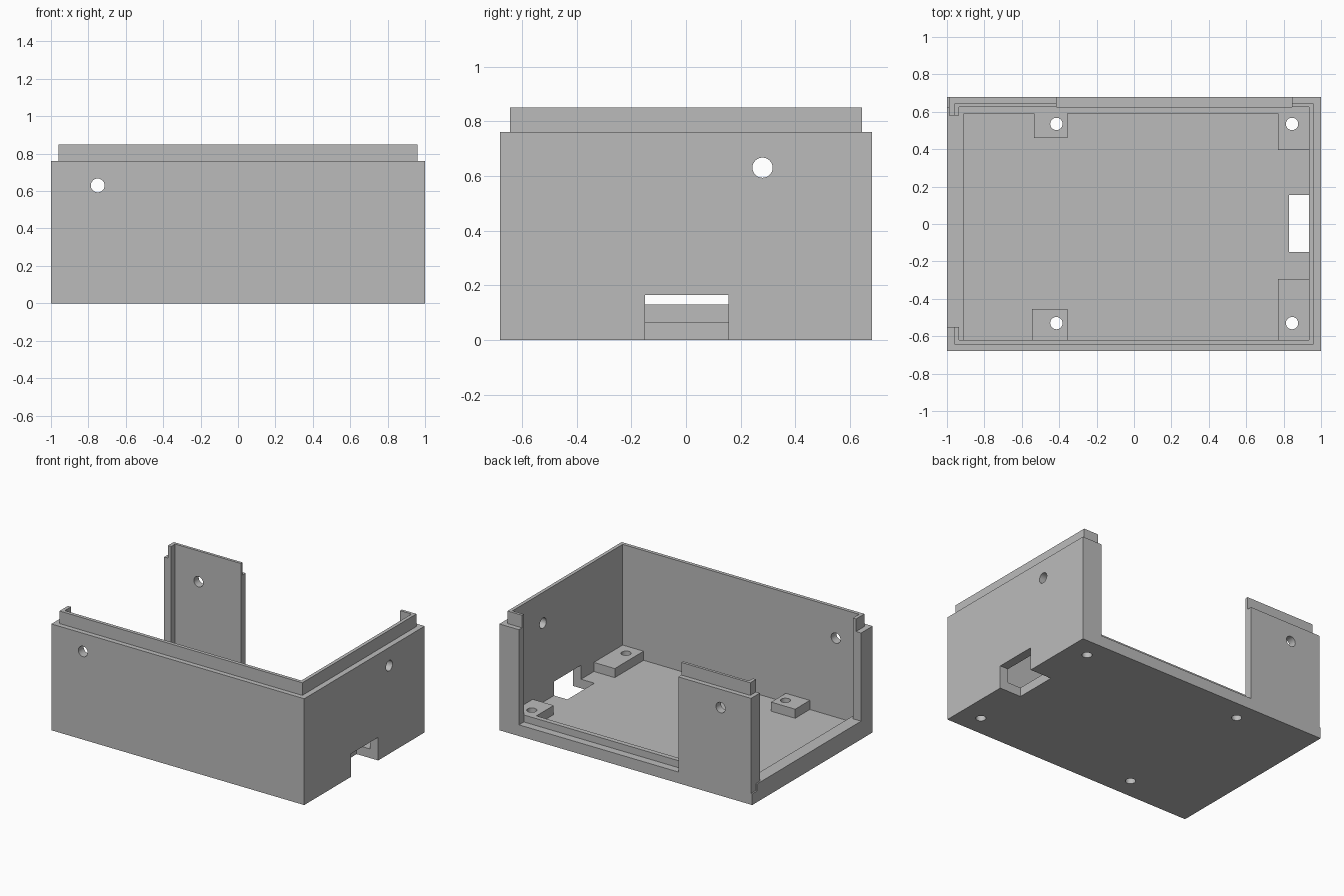
import bpy
import math

if "Cube" in bpy.data.objects:
    bpy.data.objects.remove(bpy.data.objects["Cube"])

plastic = bpy.data.materials.new("grey_plastic")
plastic.diffuse_color = (0.5, 0.5, 0.5, 1)
plastic.use_nodes = True
plastic.node_tree.nodes["Principled BSDF"].inputs["Base Color"].default_value = plastic.diffuse_color


def box(name, x0, x1, y0, y1, z0, z1):
    bpy.ops.mesh.primitive_cube_add(
        size=1, location=((x0 + x1) / 2, (y0 + y1) / 2, (z0 + z1) / 2))
    ob = bpy.context.object
    ob.name = name
    ob.scale = (x1 - x0, y1 - y0, z1 - z0)
    bpy.ops.object.transform_apply(location=True, rotation=True, scale=True)
    return ob


def rod(name, loc, radius, depth, rot=(0, 0, 0)):
    bpy.ops.mesh.primitive_cylinder_add(
        vertices=32, radius=radius, depth=depth, location=loc, rotation=rot)
    ob = bpy.context.object
    ob.name = name
    bpy.ops.object.transform_apply(location=True, rotation=True, scale=True)
    return ob


def combine(body, tool, operation="DIFFERENCE"):
    mod = body.modifiers.new(tool.name, "BOOLEAN")
    mod.operation = operation
    mod.solver = "EXACT"
    mod.object = tool
    bpy.context.view_layer.objects.active = body
    bpy.ops.object.modifier_apply(modifier=mod.name)
    bpy.data.objects.remove(tool, do_unlink=True)


# Solid block with the full outer size
body = box("enclosure", -1, 1, -0.68, 0.68, 0, 0.85)

cuts = [
    # inside of the walls, then the deeper floor well that leaves a ledge
    ("cavity", -0.935, 0.935, -0.62, 0.625, 0.13, 1),
    ("floor_well", -0.91, 0.935, -0.62, 0.59, 0.065, 0.2),
    # open left side and open back with its stepped sill
    ("left_opening", -1.1, -0.9, -0.55, 0.58, 0.13, 1),
    ("back_opening", -0.415, 0.845, 0.6, 0.8, 0.13, 1),
    ("back_sill_step", -0.415, 0.845, 0.625, 0.8, 0.08, 1),
    # rebate that leaves a thin lip around the rim
    ("rim_left", -1.1, -0.96, -0.8, 0.8, 0.76, 1),
    ("rim_right", 0.96, 1.1, -0.8, 0.8, 0.76, 1),
    ("rim_front", -1.2, 1.2, -0.8, -0.645, 0.76, 1),
    ("rim_back", -1.2, 1.2, 0.645, 0.8, 0.76, 1),
    # slight recess of the corner panel's side
    ("corner_recess", -1.1, -0.99, 0.5, 0.8, 0.13, 1),
    ("corner_recess_low", -1.1, -0.99, 0.625, 0.8, 0.08, 1),
]
for cut in cuts:
    combine(body, box(*cut))

# Mounting pads on the floor
pads = [
    ("pad_front_left", -0.545, -0.355, -0.65, -0.455),
    ("pad_back_left", -0.535, -0.355, 0.46, 0.605),
    ("pad_front_right", 0.77, 0.96, -0.65, -0.295),
    ("pad_back_right", 0.77, 0.96, 0.395, 0.605),
]
for name, x0, x1, y0, y1 in pads:
    combine(body, box(name, x0, x1, y0, y1, 0.03, 0.13), "UNION")

# Connector notch through the right wall and floor
combine(body, box("connector_notch", 0.83, 1.1, -0.15, 0.155, -0.1, 0.165))

# Screw holes through the pads
for x in (-0.415, 0.845):
    for y in (-0.53, 0.535):
        combine(body, rod("screw_hole", (x, y, 0.1), 0.033, 0.4))

# Round holes through the front wall, back panel and right wall
quarter = math.pi / 2
combine(body, rod("front_back_hole", (-0.75, 0, 0.63), 0.037, 2, (quarter, 0, 0)))
combine(body, rod("right_hole", (1, 0.28, 0.63), 0.037, 0.4, (0, quarter, 0)))

# Material and shading
body.data.materials.clear()
body.data.materials.append(plastic)
bpy.ops.object.select_all(action="DESELECT")
body.select_set(True)
bpy.context.view_layer.objects.active = body
bpy.ops.object.shade_smooth_by_angle(angle=math.radians(30))
